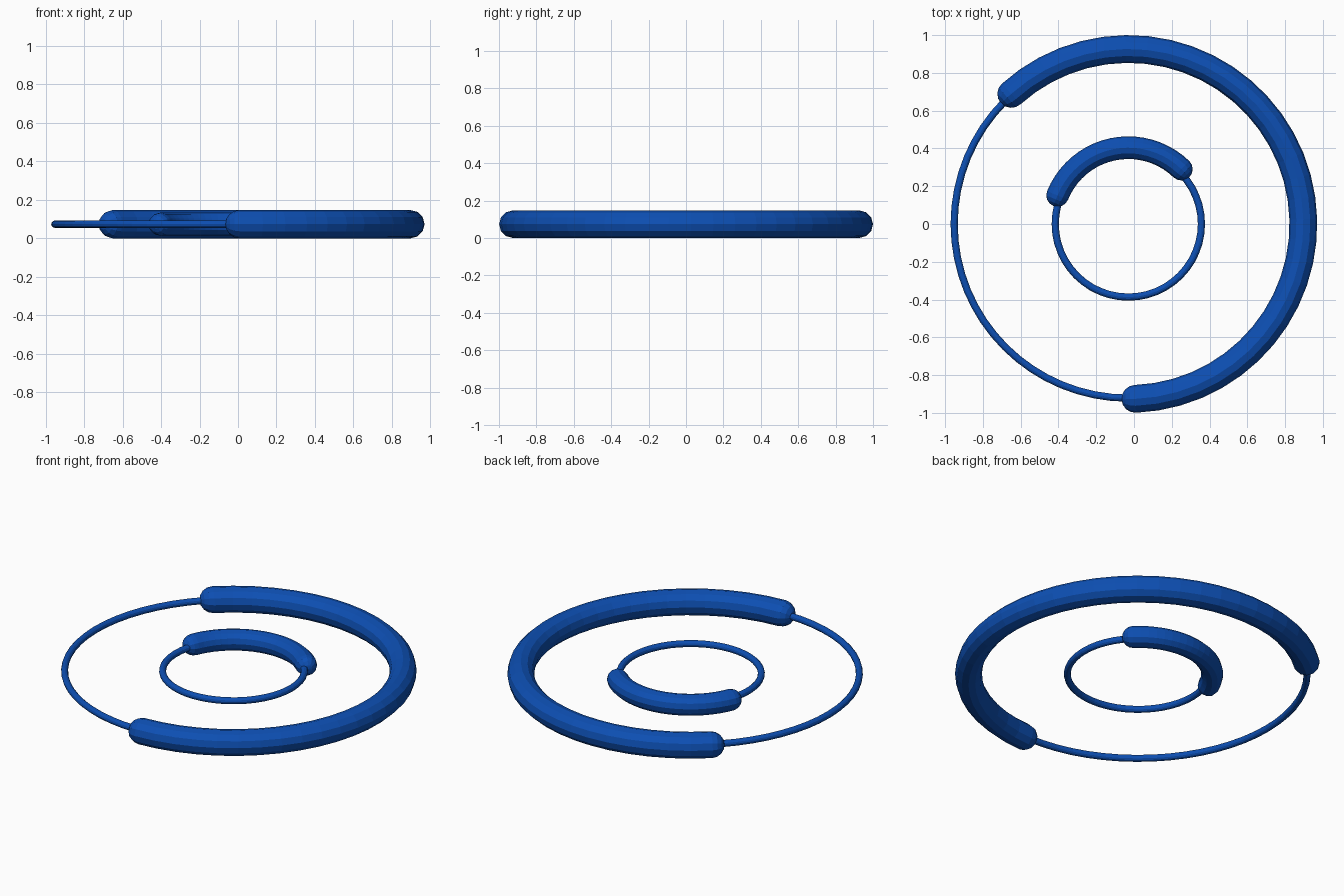
import bpy, bmesh
from math import sin, cos, pi, radians

if "Cube" in bpy.data.objects:
    bpy.data.objects.remove(bpy.data.objects["Cube"])

CX, CZ, SIDES = -0.03, 0.0735, 12

blue = bpy.data.materials.new("royal_blue")
blue.diffuse_color = (0.004, 0.078, 0.45, 1)
blue.use_nodes = True
blue.node_tree.nodes["Principled BSDF"].inputs["Base Color"].default_value = blue.diffuse_color


def tube(name, radius, thick, a0=0, a1=360, steps=48, closed=False):
    """Sweep a round section along an arc; open arcs get domed ends."""
    # stations along the path: (angle, offset along the tangent, section radius)
    if closed:
        st = [(2 * pi * i / steps, 0, thick) for i in range(steps)]
    else:
        a0, a1 = radians(a0), radians(a1)
        dome = [(pi / 2 * k / 4) for k in range(1, 4)]
        st = [(a0, -thick * sin(t), thick * cos(t)) for t in reversed(dome)]
        st += [(a0 + (a1 - a0) * i / steps, 0, thick) for i in range(steps + 1)]
        st += [(a1, thick * sin(t), thick * cos(t)) for t in dome]

    def point(a, off, r):
        return (CX + r * cos(a) - off * sin(a), r * sin(a) + off * cos(a))

    bm = bmesh.new()
    rings = []
    for a, off, r in st:
        ring = []
        for j in range(SIDES):
            t = 2 * pi * j / SIDES
            x, y = point(a, off, radius + r * cos(t))
            ring.append(bm.verts.new((x, y, CZ + r * sin(t))))
        rings.append(ring)
    n = len(rings)
    for i in range(n if closed else n - 1):
        p, q = rings[i], rings[(i + 1) % n]
        for j in range(SIDES):
            k = (j + 1) % SIDES
            bm.faces.new((p[j], q[j], q[k], p[k]))
    # dome tips
    if not closed:
        for ring, a, off in ((rings[0], a0, -thick), (rings[-1], a1, thick)):
            tip = bm.verts.new((*point(a, off, radius), CZ))
            for j in range(SIDES):
                bm.faces.new((ring[j], ring[(j + 1) % SIDES], tip))
    bmesh.ops.recalc_face_normals(bm, faces=bm.faces)
    me = bpy.data.meshes.new(name)
    bm.to_mesh(me)
    bm.free()
    me.materials.append(blue)
    ob = bpy.data.objects.new(name, me)
    bpy.context.collection.objects.link(ob)


# thin full rings
tube("outer_thin_ring", 0.922, 0.019, steps=64, closed=True)
tube("inner_thin_ring", 0.387, 0.019, steps=48, closed=True)
# thick progress arcs
tube("outer_thick_arc", 0.9265, 0.0735, -87.7, 132, steps=32)
tube("inner_thick_arc", 0.404, 0.06, 46, 158, steps=20)
